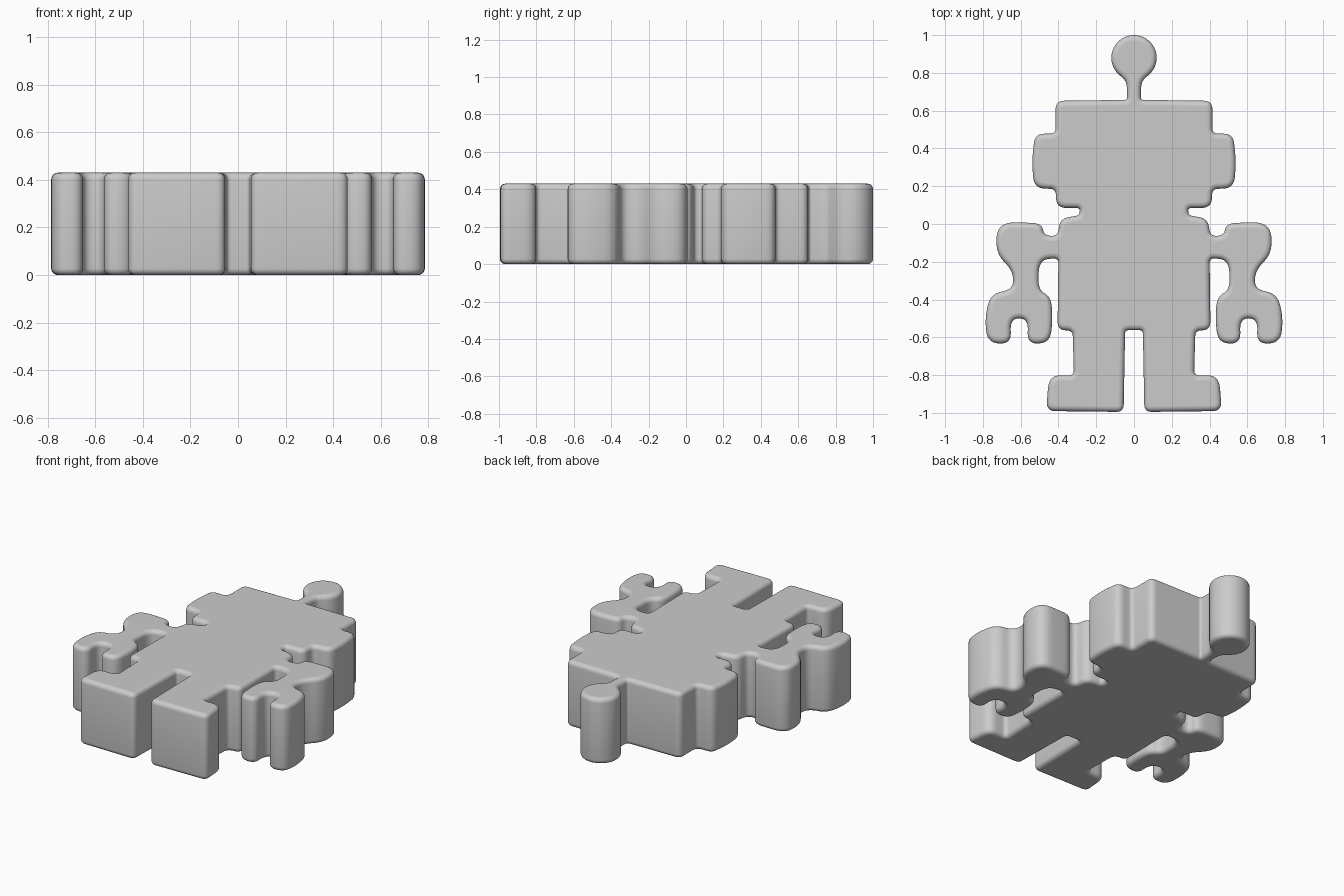
import bpy, bmesh, math
from mathutils import Vector

default = bpy.data.objects.get("Cube")
if default:
    bpy.data.objects.remove(default, do_unlink=True)

HEIGHT, BEVEL, STEPS = 0.43, 0.028, 5

# Corner lists for one half, from the top down: x, y, rounding length
ball = [(0.12 * math.cos(math.radians(a)), 0.88 + 0.12 * math.sin(math.radians(a)), 0)
        for a in range(90, -56, -8)]
antenna = ball + [(0.037, 0.75, 0.06), (0.037, 0.657, 0.015)]
head = [(0.415, 0.652, 0.045), (0.415, 0.478, 0.03),
        (0.525, 0.478, 0.05), (0.54, 0.33, 0.05), (0.53, 0.19, 0.06),
        (0.415, 0.185, 0.03), (0.41, 0.085, 0.055), (0.285, 0.085, 0.02)]
shoulder = [(0.29, 0.045, 0.02), (0.39, 0.03, 0.05), (0.405, -0.065, 0.035)]
arm = [(0.475, -0.06, 0.03), (0.49, 0.005, 0.06), (0.72, 0.01, 0.09),
       (0.735, -0.15, 0.08), (0.64, -0.25, 0.06), (0.64, -0.345, 0.05),
       (0.76, -0.37, 0.09)]
hand = [(0.79, -0.5, 0.07), (0.775, -0.63, 0.08), (0.65, -0.635, 0.06),
        (0.655, -0.5, 0.06), (0.56, -0.5, 0.06), (0.565, -0.635, 0.06),
        (0.445, -0.63, 0.08), (0.43, -0.5, 0.07), (0.44, -0.385, 0.07)]
inner_arm = [(0.505, -0.35, 0.05), (0.505, -0.19, 0.08), (0.4, -0.18, 0.03)]
leg = [(0.405, -0.56, 0.045), (0.325, -0.565, 0.03), (0.318, -0.802, 0.03),
       (0.45, -0.8, 0.07), (0.465, -0.99, 0.05), (0.055, -0.995, 0.04),
       (0.047, -0.562, 0.02)]

half = antenna + head + shoulder + arm + hand + inner_arm + leg
corners = half + [(-x, y, r) for x, y, r in reversed(half[1:])]


def round_corners(points, segments=7):
    """Replace each corner that has a rounding length by a short curve."""
    outline = []
    for i, (x, y, r) in enumerate(points):
        p = Vector((x, y))
        if r == 0:
            outline.append(p)
            continue
        ends = []
        for q in (points[i - 1], points[(i + 1) % len(points)]):
            side = Vector(q[:2]) - p
            ends.append(p + side.normalized() * min(r, side.length * 0.48))
        a, b = ends
        for k in range(segments + 1):
            t = k / segments
            outline.append(a * (1 - t) ** 2 + p * (2 * t * (1 - t)) + b * t ** 2)
    return outline


def inset_directions(outline):
    """Inward mitre direction at each point of a clockwise outline."""
    result = []
    for i, p in enumerate(outline):
        d1 = (p - outline[i - 1]).normalized()
        d2 = (outline[(i + 1) % len(outline)] - p).normalized()
        n1, n2 = Vector((d1.y, -d1.x)), Vector((d2.y, -d2.x))
        m = (n1 + n2).normalized()
        result.append(m / max(m.dot(n1), 0.6))
    return result


outline = round_corners(corners)
inward = inset_directions(outline)

# Rounded rim levels: inset and height, bottom to top
rim = []
for k in range(STEPS + 1):
    a = math.pi / 2 * k / STEPS
    rim.append((BEVEL * (1 - math.sin(a)), BEVEL * (1 - math.cos(a))))
levels = rim + [(inset, HEIGHT - z) for inset, z in reversed(rim)]

# Stack the rings, wall them in and cap both ends
bm = bmesh.new()
rings = []
for inset, z in levels:
    rings.append([bm.verts.new((*(p + n * inset), z)) for p, n in zip(outline, inward)])
for low, high in zip(rings, rings[1:]):
    for i in range(len(low)):
        wall = bm.faces.new((low[i - 1], low[i], high[i], high[i - 1]))
        wall.smooth = True
caps = [bm.faces.new(rings[0]), bm.faces.new(rings[-1])]
bmesh.ops.recalc_face_normals(bm, faces=bm.faces[:])
bmesh.ops.triangulate(bm, faces=caps)

# Keep the crisp vertical corners sharp
for edge in bm.edges:
    if len(edge.link_faces) == 2 and edge.calc_face_angle() > math.radians(40):
        edge.smooth = False

mesh = bpy.data.meshes.new("robot_figure")
bm.to_mesh(mesh)
bm.free()
figure = bpy.data.objects.new("robot_figure", mesh)
bpy.context.collection.objects.link(figure)

# Plain grey
grey = bpy.data.materials.new("light_grey")
grey.use_nodes = True
colour = (0.6, 0.6, 0.6, 1)
grey.diffuse_color = colour
grey.node_tree.nodes["Principled BSDF"].inputs["Base Color"].default_value = colour
mesh.materials.append(grey)
